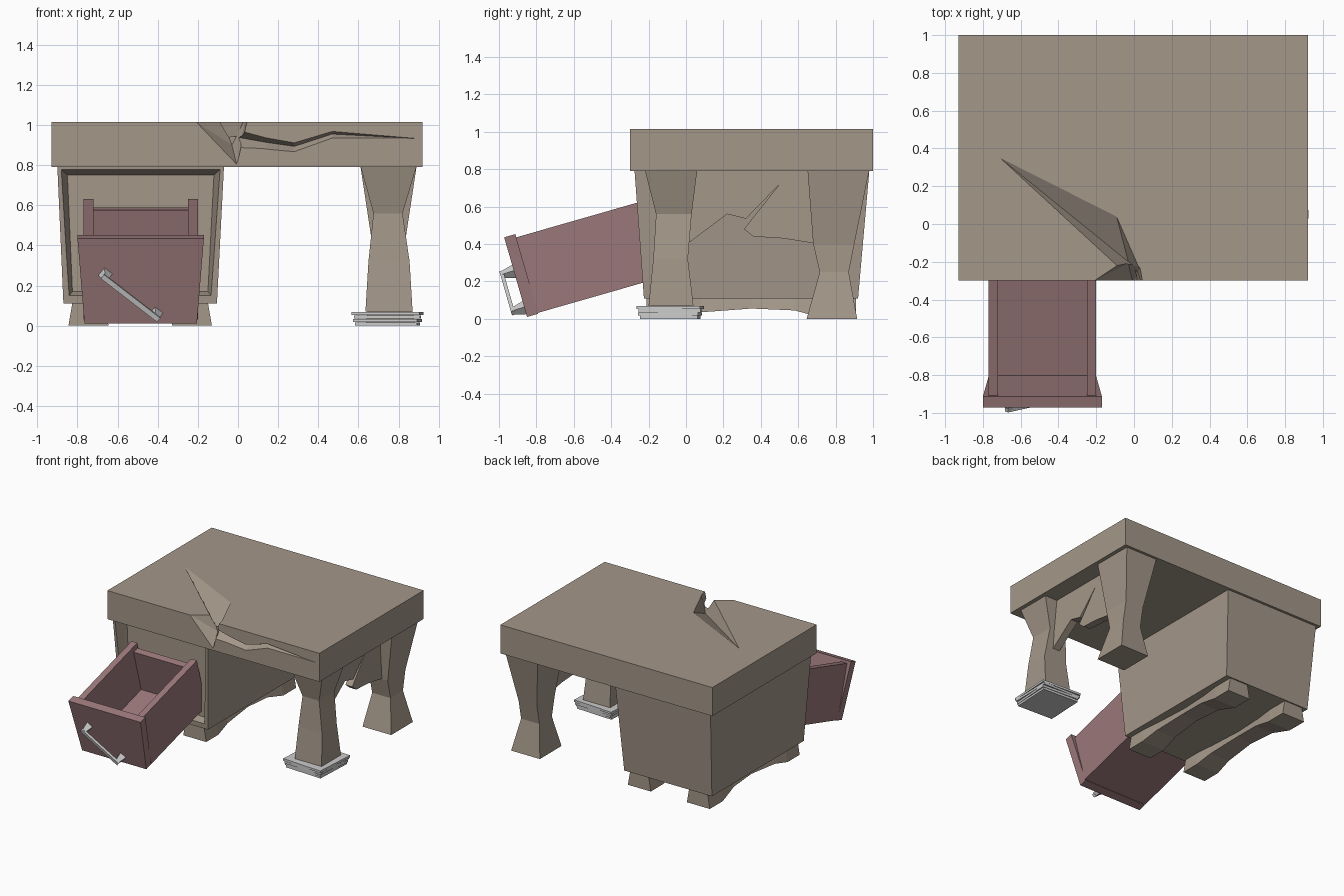
import bpy, bmesh, math, random
from mathutils import Matrix, Vector

if "Cube" in bpy.data.objects:
    bpy.data.objects.remove(bpy.data.objects["Cube"])

random.seed(4)


def mat(name, col):
    m = bpy.data.materials.new(name)
    m.diffuse_color = (*col, 1)
    m.use_nodes = True
    m.node_tree.nodes["Principled BSDF"].inputs["Base Color"].default_value = m.diffuse_color
    return m


WOOD = mat("wood", (0.37, 0.31, 0.25))
RED = mat("drawer_wood", (0.33, 0.19, 0.195))


def finish(name, bm, material=None):
    bmesh.ops.recalc_face_normals(bm, faces=bm.faces)
    me = bpy.data.meshes.new(name)
    bm.to_mesh(me)
    bm.free()
    ob = bpy.data.objects.new(name, me)
    bpy.context.collection.objects.link(ob)
    if material:
        me.materials.append(material)
    return ob


def add_loft(bm, rings):
    """Bridge rings of points and cap both ends."""
    vs = [[bm.verts.new(p) for p in r] for r in rings]
    n = len(vs[0])
    for a, b in zip(vs, vs[1:]):
        for i in range(n):
            j = (i + 1) % n
            bm.faces.new((a[i], a[j], b[j], b[i]))
    bm.faces.new(vs[0])
    bm.faces.new(vs[-1])


def rect(z, x0, x1, y0, y1):
    return [(x0, y0, z), (x1, y0, z), (x1, y1, z), (x0, y1, z)]


def lofted(name, rings, material=None):
    bm = bmesh.new()
    add_loft(bm, rings)
    return finish(name, bm, material)


def hull(name, pts):
    bm = bmesh.new()
    for p in pts:
        bm.verts.new(p)
    bmesh.ops.convex_hull(bm, input=bm.verts)
    return finish(name, bm)


def carve(ob, cutter):
    m = ob.modifiers.new("cut", 'BOOLEAN')
    m.operation = 'DIFFERENCE'
    m.solver = 'EXACT'
    m.object = cutter
    bpy.context.view_layer.objects.active = ob
    bpy.ops.object.modifier_apply(modifier=m.name)
    bpy.data.objects.remove(cutter)


# Desk top slab with a splintered dent and a crack along the front
top = lofted("desk_top", [rect(0.79, -0.93, 0.92, -0.3, 1), rect(1.015, -0.93, 0.92, -0.3, 1)], WOOD)
carve(top, hull("dent_cutter", [
    (-0.74, 0.375, 1.02), (-0.1, 0.07, 1.03), (-0.18, -0.05, 1.03),
    (0.04, -0.25, 1.03), (-0.09, -0.23, 1.03), (-0.03, -0.2, 0.9)]))
carve(top, hull("notch_cutter", [
    (-0.23, -0.31, 1.03), (0.05, -0.31, 1.03), (-0.005, -0.31, 0.795),
    (-0.08, -0.21, 1.03), (0.035, -0.23, 1.03), (-0.03, -0.21, 0.9)]))
crack = [(-0.025, 0.93, 0.90, -0.27), (0.01, 0.975, 0.88, -0.235), (0.14, 0.94, 0.875, -0.24),
         (0.28, 0.915, 0.862, -0.25), (0.47, 0.972, 0.93, -0.265), (0.9, 0.934, 0.93, -0.3)]
carve(top, lofted("crack_cutter", [
    [(x, -0.31, t), (x, d, t * 0.6 + b * 0.4), (x, -0.31, b)] for x, t, b, d in crack]))

# Tapered cabinet with a recessed opening for the drawer
cab = lofted("cabinet", [rect(0.11, -0.87, -0.105, -0.225, 0.92),
                         rect(0.79, -0.9, -0.07, -0.275, 0.98)], WOOD)
carve(cab, hull("opening_cutter", [
    (-0.862, -0.3, 0.125), (-0.115, -0.3, 0.125), (-0.888, -0.3, 0.785), (-0.082, -0.3, 0.785),
    (-0.825, -0.17, 0.17), (-0.15, -0.17, 0.17), (-0.85, -0.17, 0.75), (-0.12, -0.17, 0.75)]))

# Arched runners under the cabinet: y, underside height, half width
runner = [(-0.21, 0, 0.1), (-0.06, 0, 0.1), (0.08, 0.035, 0.085), (0.35, 0.055, 0.07),
          (0.58, 0.045, 0.08), (0.75, 0, 0.1), (0.91, 0, 0.1)]
for side, cx in (("left", -0.745), ("right", -0.23)):
    lofted(side + "_runner", [[(cx - w, y, z), (cx + w, y, z),
                               (cx + w - 0.02, y, 0.115), (cx - w + 0.02, y, 0.115)]
                              for y, z, w in runner], WOOD)

# Crooked legs on the right side
lofted("front_leg", [rect(0.795, 0.61, 0.89, -0.22, 0.06), rect(0.56, 0.675, 0.82, -0.16, 0.03),
                     rect(0.32, 0.65, 0.855, -0.175, 0.01), rect(0.07, 0.635, 0.87, -0.2, 0.04)], WOOD)
lofted("back_leg", [rect(0.795, 0.61, 0.89, 0.65, 0.98), rect(0.4, 0.67, 0.83, 0.68, 0.9),
                    rect(0.25, 0.67, 0.83, 0.715, 0.87), rect(0, 0.635, 0.885, 0.645, 0.915)], WOOD)

# Broken panel between the legs
edge = [(-0.05, 0.795), (-0.05, 0.36), (0.02, 0.41), (0.22, 0.56), (0.32, 0.535), (0.5, 0.72),
        (0.31, 0.48), (0.36, 0.44), (0.52, 0.43), (0.74, 0.395), (0.74, 0.795)]
# the slit runs up between the two lower edges
lofted("side_panel", [[(x, y, z) for y, z in edge] for x in (0.72, 0.78)], WOOD)

# Stack of sheets propping up the short leg
for i in range(4):
    s = 0.155 + 0.005 * i
    ob = lofted(f"prop_sheet_{i + 1}", [rect(0.0175 * i, -s, s, -s, s),
                                        rect(0.0175 * i + 0.0165, -s, s, -s, s)])
    ob.location = (0.745, -0.085, 0)
    ob.rotation_euler.z = random.uniform(-0.09, 0.09)

# Drooping drawer, built upright and tilted as a whole
tilt = Matrix.Translation((-0.485, -0.85, 0.01)) @ Matrix.Rotation(math.radians(16), 4, 'X')
bm = bmesh.new()
L, W, T = 0.77, 0.285, 0.05
add_loft(bm, [rect(0, -0.28, 0.28, 0, 0.062), rect(0.443, -0.315, 0.315, 0, 0.062)])
for sx in (-1, 1):
    xs = sorted((sx * W, sx * (W - T)))
    add_loft(bm, [rect(0.005, *xs, 0.06, L), rect(0.425, *xs, 0.06, L)])
add_loft(bm, [rect(0.005, T - W, W - T, 0.06, L - 0.01), rect(0.04, T - W, W - T, 0.06, L - 0.01)])
add_loft(bm, [rect(0.04, T - W, W - T, L - 0.06, L - 0.01), rect(0.385, T - W, W - T, L - 0.06, L - 0.01)])
finish("drawer", bm, RED).matrix_world = tilt

# Handle hanging diagonally on the drawer front
a, b = Vector((-0.19, 0, 0.265)), Vector((0.09, 0, 0.04))
bm = bmesh.new()
h = (b - a).length / 2
add_loft(bm, [rect(-0.013, -h, h, -0.075, -0.055), rect(0.013, -h, h, -0.075, -0.055)])
for sx in (-1, 1):
    c = sx * (h - 0.018)
    add_loft(bm, [[(c + dx * r, y, dz * r) for dx, dz in ((-1, -1), (1, -1), (1, 1), (-1, 1))]
                  for y, r in ((-0.065, 0.014), (0.002, 0.026))])
ang = math.atan2(a.z - b.z, b.x - a.x)
finish("drawer_handle", bm).matrix_world = tilt @ Matrix.Translation((a + b) / 2) @ Matrix.Rotation(ang, 4, 'Y')
